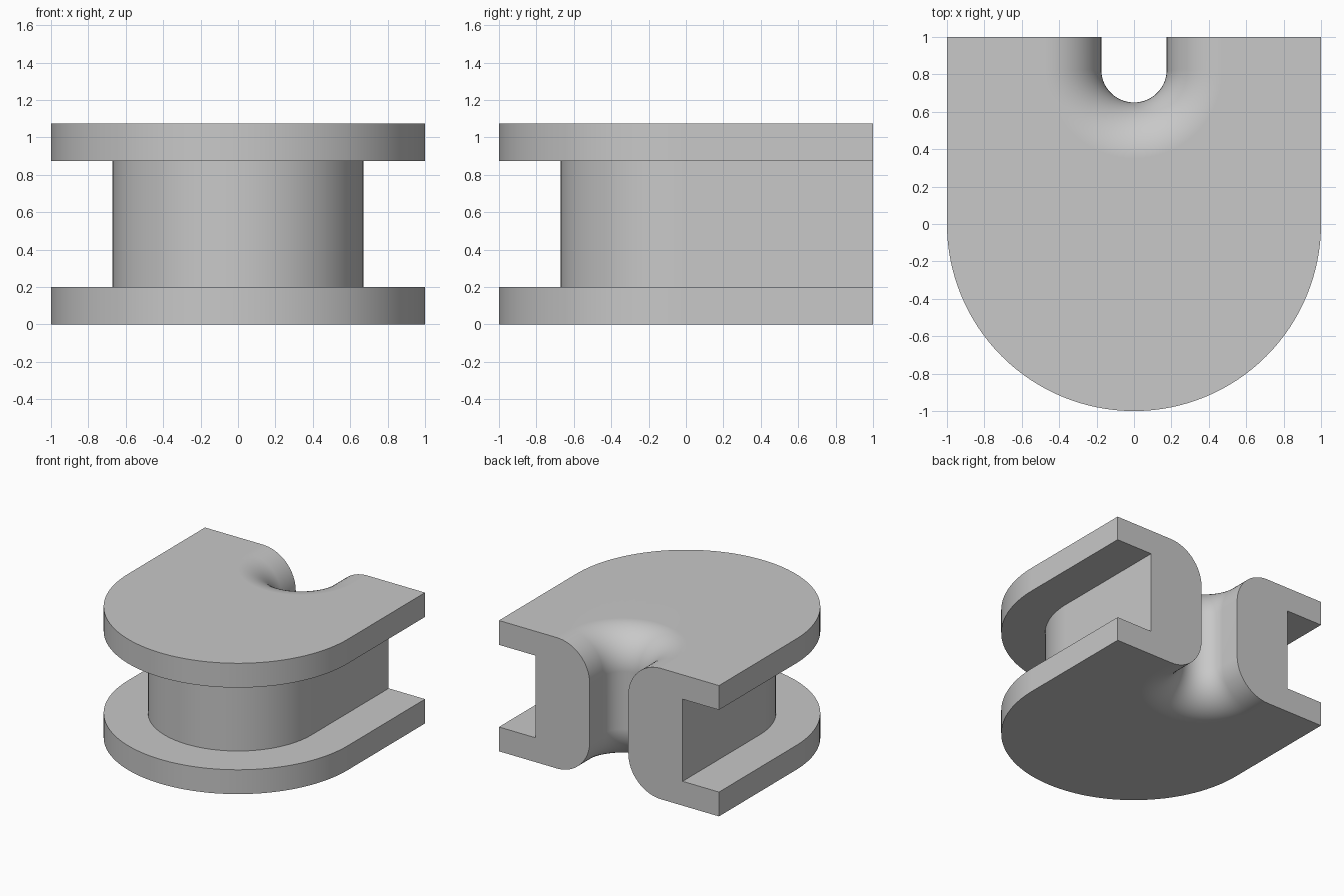
import bpy
import bmesh
from math import sin, cos, pi

if "Cube" in bpy.data.objects:
    bpy.data.objects.remove(bpy.data.objects["Cube"], do_unlink=True)

HEIGHT, FLANGE, BACK = 1.075, 0.2, 1.0
OUTER, CORE = 1.0, 0.67
SLOT, SLOT_Y, FILLET = 0.175, 0.825, 0.3
ARC, STEPS = 64, 16


def u_path(radius, centre_y, z):
    """U-shaped path, open at the back, with a half circle at the front."""
    pts = [(radius, BACK, z)]
    for i in range(ARC + 1):
        a = pi * i / ARC
        pts.append((radius * cos(a), centre_y - radius * sin(a), z))
    pts.append((-radius, BACK, z))
    return pts


# Channel cross-section: outer flanges, core wall, then the rounded slot
section = [(OUTER, 0, HEIGHT), (OUTER, 0, HEIGHT - FLANGE),
           (CORE, 0, HEIGHT - FLANGE), (CORE, 0, FLANGE),
           (OUTER, 0, FLANGE), (OUTER, 0, 0)]
quarter = [pi / 2 * i / STEPS for i in range(STEPS + 1)]
lower = [(SLOT + FILLET * (1 - sin(a)), SLOT_Y, FILLET * (1 - cos(a))) for a in quarter]
section += lower
section += [(r, y, HEIGHT - z) for r, y, z in reversed(lower)]

# Sweep the section around the U and cap both back ends
bm = bmesh.new()
loops = [[bm.verts.new(p) for p in u_path(*s)] for s in section]
for a, b in zip(loops, loops[1:] + loops[:1]):
    for i in range(len(a) - 1):
        bm.faces.new((a[i], a[i + 1], b[i + 1], b[i]))
bm.faces.new([loop[0] for loop in loops])
bm.faces.new([loop[-1] for loop in reversed(loops)])
bmesh.ops.recalc_face_normals(bm, faces=bm.faces)
mesh = bpy.data.meshes.new("grooved_body")
bm.to_mesh(mesh)
bm.free()
body = bpy.data.objects.new("grooved_body", mesh)
bpy.context.collection.objects.link(body)

# Plain grey material
grey = bpy.data.materials.new("light_grey")
grey.use_nodes = True
colour = (0.58, 0.58, 0.58, 1)
grey.diffuse_color = colour
grey.node_tree.nodes["Principled BSDF"].inputs["Base Color"].default_value = colour
mesh.materials.append(grey)

# Smooth curves, crisp edges, flat faces kept flat
bpy.ops.object.select_all(action='DESELECT')
body.select_set(True)
bpy.context.view_layer.objects.active = body
bpy.ops.object.shade_smooth_by_angle(angle=pi / 6)
weighted = body.modifiers.new("flat_faces", 'WEIGHTED_NORMAL')
weighted.keep_sharp = True
